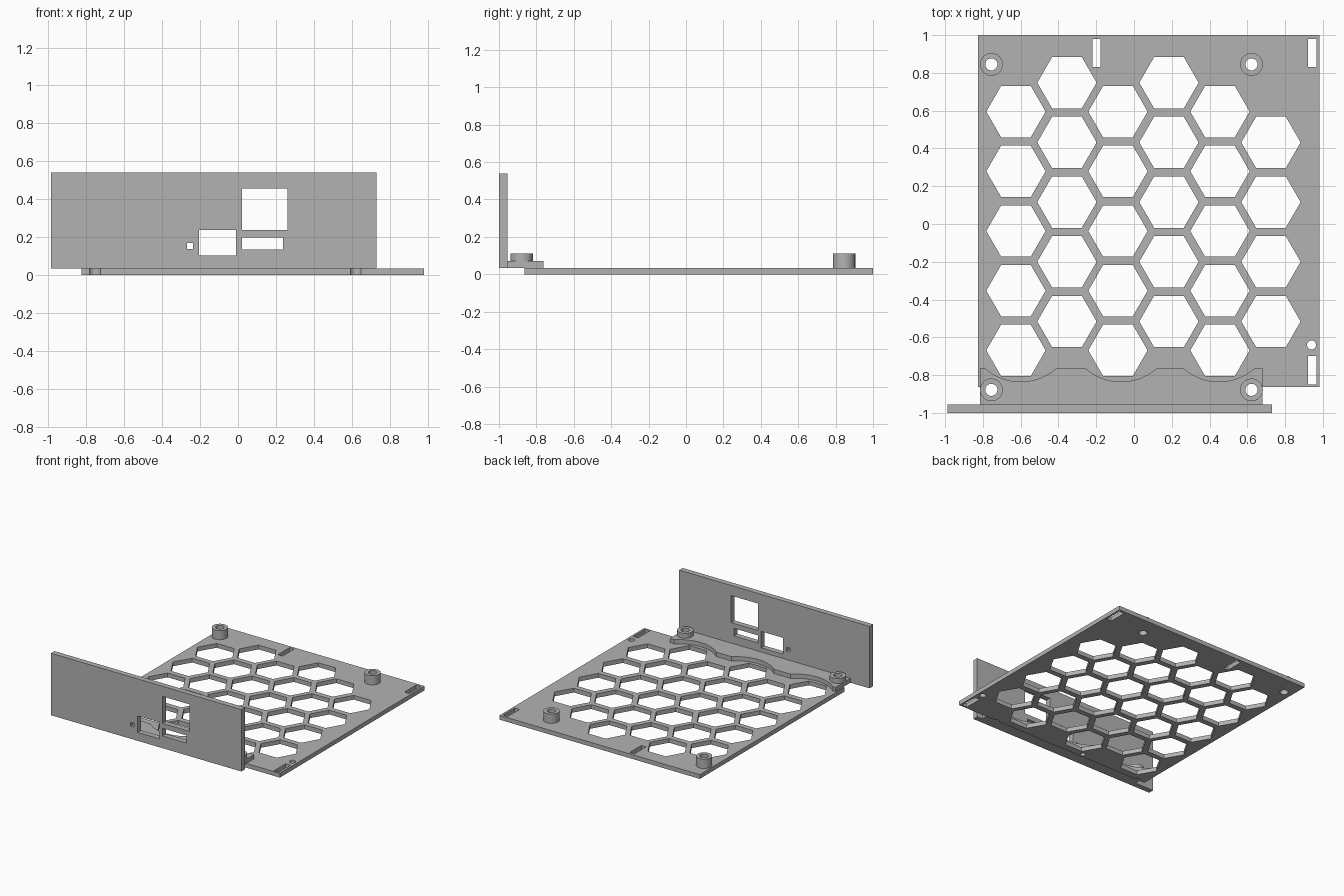
import bpy, bmesh
from math import sin, cos, pi, sqrt

cube = bpy.data.objects.get("Cube")
if cube:
    bpy.data.objects.remove(cube, do_unlink=True)

grey = bpy.data.materials.new("matte grey")
grey.use_nodes = True
grey.diffuse_color = (0.45, 0.45, 0.45, 1)
grey.node_tree.nodes["Principled BSDF"].inputs["Base Color"].default_value = grey.diffuse_color


def ring(cx, cy, r, n):
    return [(cx + r * cos(2 * pi * i / n), cy + r * sin(2 * pi * i / n)) for i in range(n)]


def rect(x0, x1, y0, y1):
    return [(x0, y0), (x1, y0), (x1, y1), (x0, y1)]


def solid(name, outlines, low, high, upright=False):
    """Extrude outlines along z, or along y when upright."""
    bm = bmesh.new()
    for pts in outlines:
        ends = [[bm.verts.new((a, h, b) if upright else (a, b, h)) for a, b in pts]
                for h in (low, high)]
        bm.faces.new(ends[0])
        bm.faces.new(ends[1])
        for i in range(len(pts)):
            j = (i + 1) % len(pts)
            bm.faces.new((ends[0][i], ends[0][j], ends[1][j], ends[1][i]))
    bmesh.ops.recalc_face_normals(bm, faces=bm.faces)
    mesh = bpy.data.meshes.new(name)
    bm.to_mesh(mesh)
    bm.free()
    mesh.materials.append(grey)
    obj = bpy.data.objects.new(name, mesh)
    bpy.context.collection.objects.link(obj)
    return obj


def cut(obj, cutter):
    mod = obj.modifiers.new("openings", 'BOOLEAN')
    mod.operation = 'DIFFERENCE'
    mod.solver = 'EXACT'
    mod.object = cutter
    graph = bpy.context.evaluated_depsgraph_get()
    mesh = bpy.data.meshes.new_from_object(obj.evaluated_get(graph))
    obj.modifiers.clear()
    obj.data = mesh


PLATE_TOP, LEDGE_TOP, POST_TOP = 0.035, 0.07, 0.11
POST_X = (-0.755, 0.622)
REAR_Y, FRONT_Y = 0.845, -0.878

# Hexagonal vents: six staggered columns, the last one short of a cell
vents = []
for col in range(6):
    odd = col % 2
    for row in range(1 if col == 5 else 0, 5):
        vents.append(ring(-0.625 + 0.27 * col, (0.748 if odd else 0.595) - 0.316 * row, 0.157, 6))

# Screw holes and strap slots
screws = [ring(x, y, 0.032, 32) for x in POST_X for y in (REAR_Y, FRONT_Y)]
slots = [rect(-0.22, -0.178, 0.83, 0.98), rect(0.92, 0.965, 0.83, 0.98),
         rect(0.92, 0.965, -0.85, -0.70)]
pins = [ring(0.94, -0.64, 0.024, 24), ring(-0.2, -0.835, 0.02, 24)]

plate_cutter = solid("plate_cutter", vents + screws + slots + pins, -0.1, 0.034 + 0.1)
screw_cutter = solid("screw_cutter", screws, -0.1, 0.2)

# Base plate
base = solid("base_plate", [rect(-0.825, 0.982, -0.863, 1.0)], 0, PLATE_TOP)
cut(base, plate_cutter)

# Mounting ledge with a scalloped rear edge
R, HALF = 0.285, 0.19
edge = [(-0.815, -0.955), (0.68, -0.955), (0.68, -0.763)]
for cx in (0.45, -0.068, -0.6):
    for i in range(17):
        dx = HALF - 2 * HALF * i / 16
        edge.append((cx + dx, -0.55 - sqrt(R * R - dx * dx)))
edge.append((-0.815, -0.763))
ledge = solid("mounting_ledge", [edge], PLATE_TOP, LEDGE_TOP)
cut(ledge, screw_cutter)

# Spacers: tall on the plate, short on the ledge
posts = []
for label, y, low in (("rear", REAR_Y, PLATE_TOP), ("front", FRONT_Y, LEDGE_TOP)):
    for side, x in zip(("right", "left"), POST_X):
        post = solid(f"{label}_{side}_spacer", [ring(x, y, 0.06, 48)], low, POST_TOP)
        cut(post, screw_cutter)
        posts.append(post)

# Upright front panel with connector openings
panel = solid("front_panel", [rect(-0.987, 0.73, PLATE_TOP, 0.54)], -1.0, -0.955, True)
ports = solid("port_cutter", [rect(0.02, 0.262, 0.237, 0.457), rect(0.02, 0.237, 0.135, 0.197),
                              rect(-0.205, -0.01, 0.104, 0.238),
                              rect(-0.268, -0.237, 0.138, 0.169)], -1.1, -0.9, True)
cut(panel, ports)

for cutter in (plate_cutter, screw_cutter, ports):
    bpy.data.objects.remove(cutter, do_unlink=True)

# Smooth the round walls and keep the edges crisp
bpy.ops.object.select_all(action='DESELECT')
for obj in posts + [base, ledge]:
    obj.select_set(True)
bpy.context.view_layer.objects.active = base
bpy.ops.object.shade_smooth_by_angle(angle=pi / 7)
